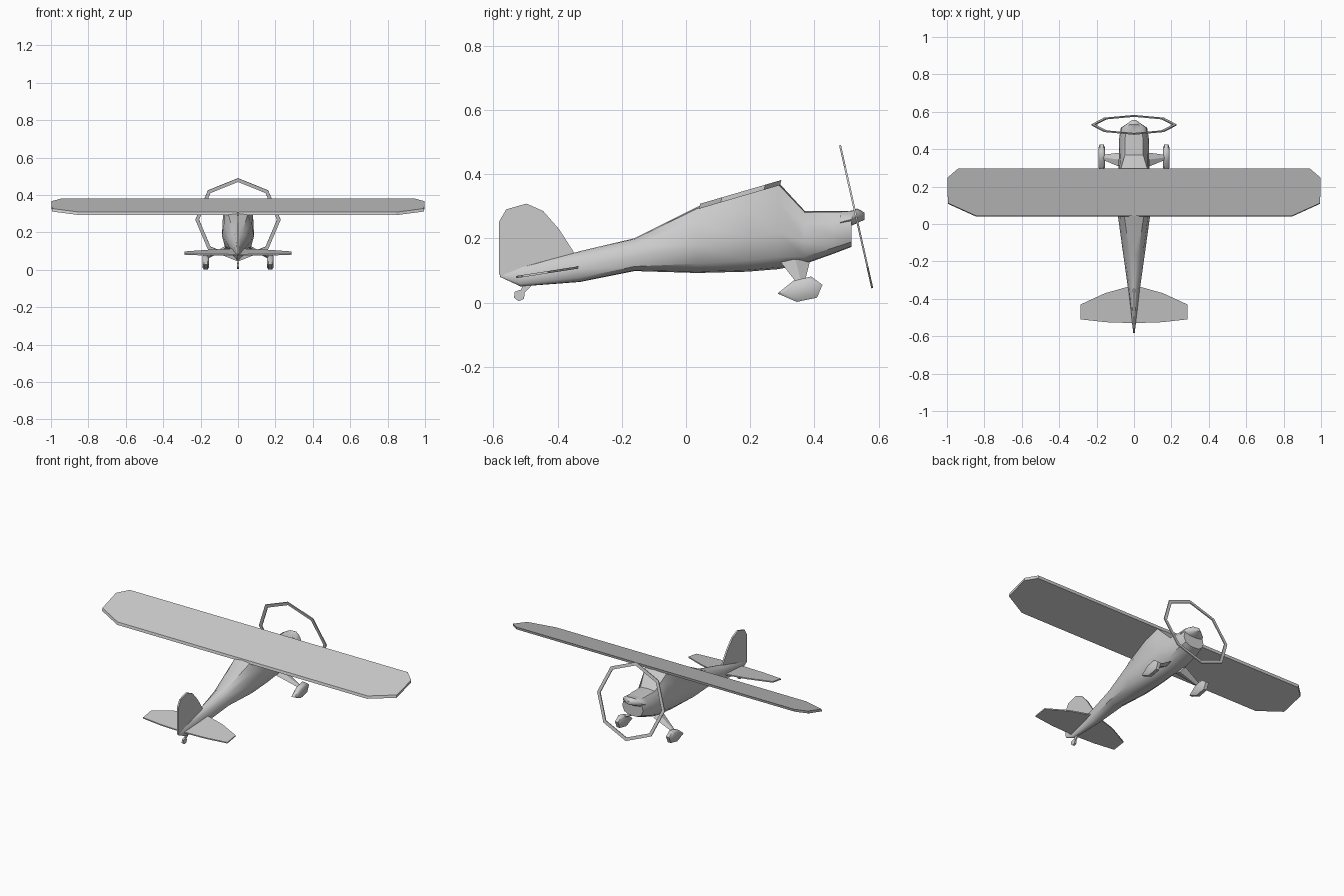
import bpy, math
from mathutils import Vector

if "Cube" in bpy.data.objects:
    bpy.data.objects.remove(bpy.data.objects["Cube"])


def make(name, verts, faces, smooth=None):
    me = bpy.data.meshes.new(name)
    me.from_pydata([tuple(v) for v in verts], [], faces)
    ob = bpy.data.objects.new(name, me)
    bpy.context.collection.objects.link(ob)
    bpy.context.view_layer.objects.active = ob
    ob.select_set(True)
    bpy.ops.object.mode_set(mode='EDIT')
    bpy.ops.mesh.select_all(action='SELECT')
    bpy.ops.mesh.normals_make_consistent(inside=False)
    bpy.ops.object.mode_set(mode='OBJECT')
    if smooth:
        bpy.ops.object.shade_smooth_by_angle(angle=math.radians(smooth))
    ob.select_set(False)
    return ob


def loft(name, rings, smooth=None):
    """Skin a list of equal-length closed rings and cap both ends."""
    n, m = len(rings[0]), len(rings)
    faces = [(i * n + j, i * n + (j + 1) % n, (i + 1) * n + (j + 1) % n, (i + 1) * n + j)
             for i in range(m - 1) for j in range(n)]
    faces += [tuple(range(n)), tuple(range((m - 1) * n, m * n))]
    return make(name, [v for r in rings for v in r], faces, smooth)


def plate(name, outline, offset):
    """Flat panel of a given thickness centred on its outline."""
    o = Vector(offset) / 2
    return loft(name, [[Vector(p) - o for p in outline], [Vector(p) + o for p in outline]])


def section(y, zb, zt, w, t):
    """Body cross-section: t is the relative width of the top."""
    half = [(0, 1), (t, .975), (.72 + .26 * t, .76), (1, .42), (.82, .14), (.42, .02), (0, 0)]
    pts = half + [(-x, z) for x, z in half[-2:0:-1]]
    return [(x * w, y, zb + z * (zt - zb)) for x, z in pts]


def mirrored(pts):
    return pts + [(-x, y) for x, y in reversed(pts) if x > 0]


# Fuselage with cabin hump and cowling
loft("fuselage", [section(*s) for s in [
    (-.58, .08, .09, .004, .4), (-.515, .05, .11, .012, .4), (-.33, .064, .16, .034, .35),
    (-.16, .098, .20, .058, .4), (.035, .092, .298, .085, .6), (.19, .096, .345, .085, .88),
    (.288, .104, .374, .083, .88), (.37, .12, .285, .081, .6), (.46, .152, .285, .079, .6),
    (.515, .173, .284, .07, .6)]], 40)

# Nose bulge on the upper cowling
loft("nose_cap", [section(*s) for s in [
    (.48, .225, .284, .07, .6), (.517, .24, .286, .066, .6),
    (.533, .247, .293, .042, .5), (.556, .258, .28, .010, .5)]], 45)

# Main wing, inclined slab with clipped tips
wing = mirrored([(.845, .042), (.995, .11), (.998, .245), (.94, .295)])
plate("wing", [(x, y, .299 + (y - .04) * .292) for x, y in wing], (0, .004, .016))

# Horizontal tail
tail = mirrored([(0, -.53), (.15, -.525), (.285, -.51), (.285, -.43), (.155, -.37), (.03, -.335)])
plate("tailplane", [(x, y, .079 + (y + .53) * .155) for x, y in tail], (0, 0, .007))

# Vertical fin
fin = [(-.52, .06), (-.583, .088), (-.583, .25), (-.56, .29), (-.497, .308),
       (-.445, .285), (-.395, .228), (-.345, .15)]
plate("fin", [(0, y, z) for y, z in fin], (.010, 0, 0))

# Propeller guard ring: flat octagon leaning back
cy, cz, tilt = .53, .267, math.radians(12.7)
ring_v = []
for r, d in ((.228, -.003), (.228, .003), (.208, .003), (.208, -.003)):
    for k in range(8):
        a = k * math.pi / 4
        u = r * math.cos(a)
        ring_v.append((r * math.sin(a), cy - u * math.sin(tilt) + d * math.cos(tilt),
                       cz + u * math.cos(tilt) + d * math.sin(tilt)))
make("propeller_ring", ring_v,
     [(i * 8 + k, i * 8 + (k + 1) % 8, (i + 1) % 4 * 8 + (k + 1) % 8, (i + 1) % 4 * 8 + k)
      for i in range(4) for k in range(8)])

# Main landing gear
spat = [(.285, .028), (.335, .068), (.39, .081), (.425, .055), (.408, .015), (.345, .002)]
for s, side in ((1, "right"), (-1, "left")):
    loft(side + "_wheel_fairing", [
        [(s * x, .36 + (y - .36) * f, .04 + (z - .04) * f) for y, z in spat]
        for x, f in ((.154, .72), (.162, 1), (.183, 1), (.191, .72))], 50)
    loft(side + "_gear_leg", [
        [(s * x, y0, z), (s * x, (y0 + y1) / 2, z + h), (s * x, y1, z), (s * x, (y0 + y1) / 2, z - h)]
        for x, y0, y1, z, h in ((.05, .295, .385, .125, .012), (.165, .342, .37, .065, .007))])

# Tail wheel and its strut
loft("tail_strut", [[(-.004, y0, z), (.004, y0, z), (.004, y1, z), (-.004, y1, z)]
                    for y0, y1, z in ((-.505, -.475, .058), (-.522, -.508, .025))])
plate("tail_wheel", [(0, -.519 + .018 * math.cos(k * math.pi / 3 + .4),
                      .022 + .018 * math.sin(k * math.pi / 3 + .4)) for k in range(6)], (.012, 0, 0))
